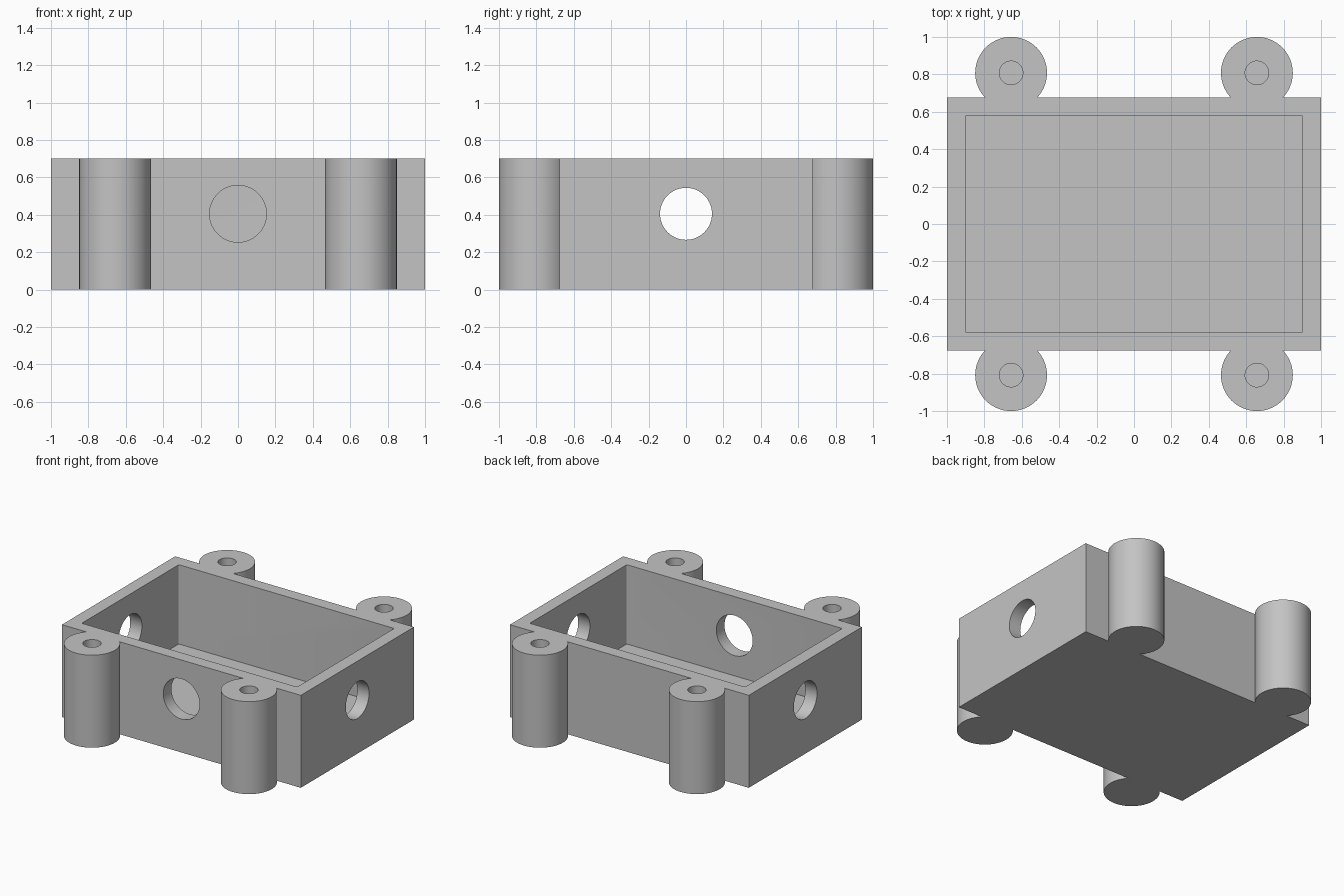
import bpy
import bmesh
import math
from mathutils import Matrix

default = bpy.data.objects.get("Cube")
if default:
    bpy.data.objects.remove(default, do_unlink=True)

HEIGHT, FLOOR = 0.70, 0.10
HALF_X, HALF_Y = 1.0, 0.677
BOSS_X, BOSS_Y, BOSS_R = 0.657, 0.808, 0.192
PORT_Z = 0.405

grey = bpy.data.materials.new("plain grey")
grey.use_nodes = True
colour = (0.55, 0.55, 0.55, 1)
grey.diffuse_color = colour
grey.node_tree.nodes["Principled BSDF"].inputs["Base Color"].default_value = colour


def finish(name, bm):
    mesh = bpy.data.meshes.new(name)
    bm.to_mesh(mesh)
    bm.free()
    obj = bpy.data.objects.new(name, mesh)
    mesh.materials.append(grey)
    bpy.context.collection.objects.link(obj)
    return obj


def box(name, half_x, half_y, z0, z1, corner=0):
    """Upright box, optionally with rounded vertical edges."""
    bm = bmesh.new()
    bmesh.ops.create_cube(bm, size=1, matrix=Matrix.Translation((0, 0, (z0 + z1) / 2))
                          @ Matrix.Diagonal((2 * half_x, 2 * half_y, z1 - z0, 1)))
    if corner:
        upright = [e for e in bm.edges
                   if abs(e.verts[0].co.z - e.verts[1].co.z) > 0.01]
        bmesh.ops.bevel(bm, geom=upright, offset=corner, segments=4,
                        profile=0.5, affect='EDGES')
    return finish(name, bm)


def cylinder(name, radius, length, centre, axis='Z', sides=64):
    turn = {'X': Matrix.Rotation(math.pi / 2, 4, 'Y'),
            'Y': Matrix.Rotation(math.pi / 2, 4, 'X'),
            'Z': Matrix.Identity(4)}[axis]
    bm = bmesh.new()
    bmesh.ops.create_cone(bm, cap_ends=True, segments=sides, radius1=radius,
                          radius2=radius, depth=length,
                          matrix=Matrix.Translation(centre) @ turn)
    return finish(name, bm)


def combine(target, tool, operation):
    mod = target.modifiers.new(tool.name, 'BOOLEAN')
    mod.operation, mod.object, mod.solver = operation, tool, 'EXACT'
    bpy.context.view_layer.objects.active = target
    bpy.ops.object.modifier_apply(modifier=mod.name)
    bpy.data.objects.remove(tool, do_unlink=True)


# Open box with a mounting boss near each corner
body = box("enclosure_body", HALF_X, HALF_Y, 0, HEIGHT)
corners = [(sx * BOSS_X, sy * BOSS_Y) for sx in (-1, 1) for sy in (-1, 1)]
for x, y in corners:
    combine(body, cylinder("boss", BOSS_R, HEIGHT, (x, y, HEIGHT / 2)), 'UNION')

# Inner cavity
combine(body, box("cavity", 0.902, 0.58, FLOOR, HEIGHT + 0.2, 0.01), 'DIFFERENCE')

# Blind screw holes in the bosses
for x, y in corners:
    combine(body, cylinder("screw_hole", 0.063, 0.8, (x, y, FLOOR + 0.4), sides=48),
            'DIFFERENCE')

# Cable ports: one through both side walls, one in the front wall only
combine(body, cylinder("side_port", 0.139, 3, (0, 0, PORT_Z), 'X'), 'DIFFERENCE')
combine(body, cylinder("front_port", 0.152, 0.6, (0, -HALF_Y, PORT_Z), 'Y'), 'DIFFERENCE')

# Smooth the round walls and keep the edges sharp
bpy.ops.object.select_all(action='DESELECT')
body.select_set(True)
bpy.context.view_layer.objects.active = body
bpy.ops.object.shade_smooth_by_angle(angle=math.radians(30))
